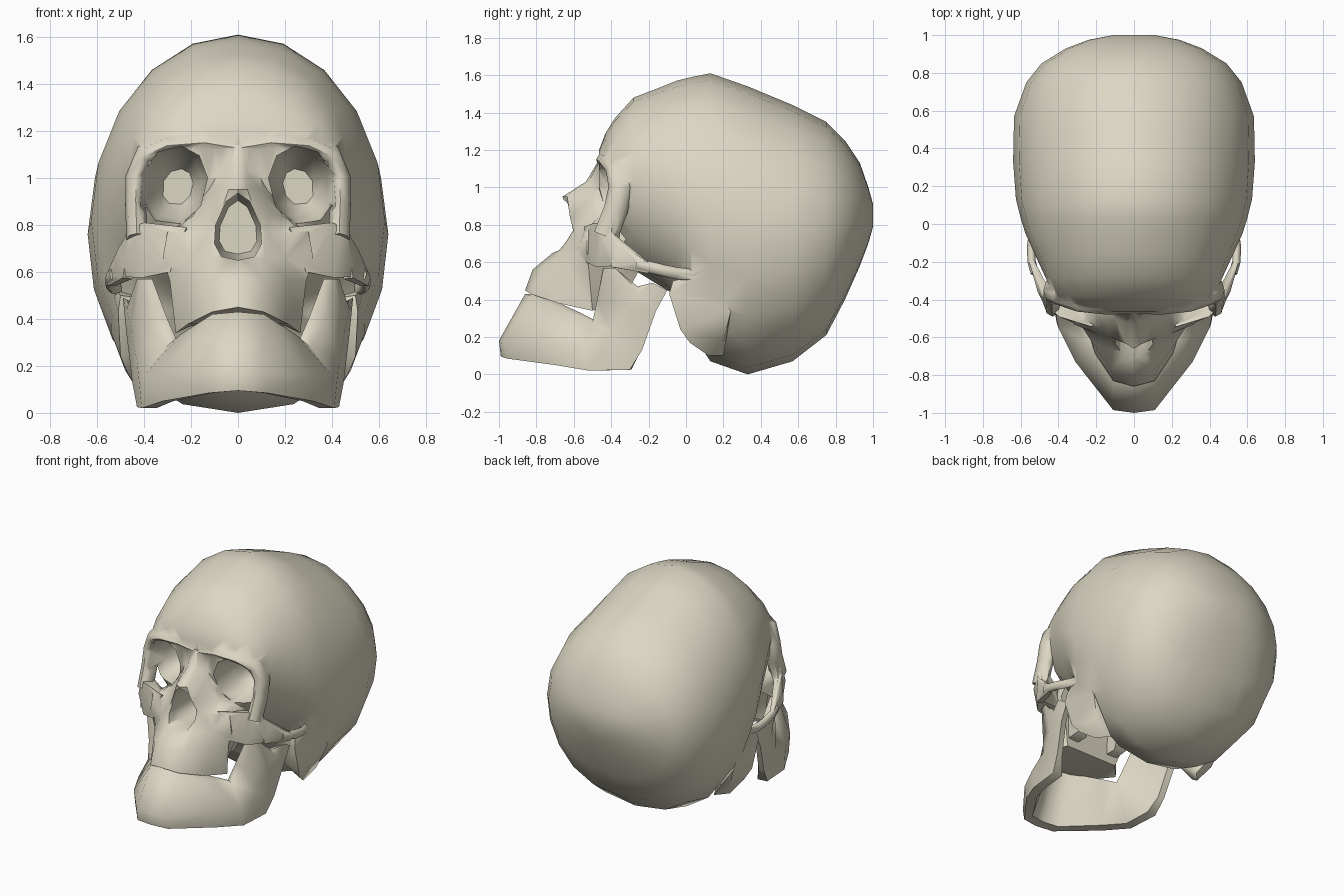
import bpy, bmesh, math
from mathutils import Vector

if "Cube" in bpy.data.objects:
    bpy.data.objects.remove(bpy.data.objects["Cube"])

bone = bpy.data.materials.new("bone")
bone.diffuse_color = (0.72, 0.68, 0.55, 1)
bone.use_nodes = True
bone.node_tree.nodes["Principled BSDF"].inputs["Base Color"].default_value = bone.diffuse_color


def finish(name, bm):
    bmesh.ops.triangulate(bm, faces=bm.faces[:])
    bmesh.ops.recalc_face_normals(bm, faces=bm.faces[:])
    if bm.calc_volume(signed=True) < 0:
        bmesh.ops.reverse_faces(bm, faces=bm.faces[:])
    me = bpy.data.meshes.new(name)
    bm.to_mesh(me)
    bm.free()
    me.materials.append(bone)
    ob = bpy.data.objects.new(name, me)
    bpy.context.collection.objects.link(ob)
    return ob


def loft(name, rings):
    bm = bmesh.new()
    vs = [[bm.verts.new(p) for p in r] for r in rings]
    n = len(rings[0])
    for a, b in zip(vs, vs[1:]):
        for i in range(n):
            j = (i + 1) % n
            bm.faces.new((a[i], a[j], b[j], b[i]))
    bm.faces.new(vs[0])
    bm.faces.new(vs[-1][::-1])
    return finish(name, bm)


def hull(name, pts):
    bm = bmesh.new()
    for p in pts:
        bm.verts.new(p)
    bmesh.ops.convex_hull(bm, input=bm.verts[:])
    bmesh.ops.delete(bm, geom=[v for v in bm.verts if not v.link_faces], context='VERTS')
    return finish(name, bm)


def flip(pts, s):
    return [(s * x, y, z) for x, y, z in pts]


def tube(name, path, ru, rv, ref, n=8):
    # round bar along a path; ref is the direction of its second radius
    pts = [Vector(p) for p in path]
    rings = []
    for i, p in enumerate(pts):
        t = (pts[min(i + 1, len(pts) - 1)] - pts[max(i - 1, 0)]).normalized()
        u = t.cross(Vector(ref)).normalized()
        v = u.cross(t)
        rings.append([p + u * ru * math.cos(2 * math.pi * k / n) + v * rv * math.sin(2 * math.pi * k / n)
                      for k in range(n)])
    return loft(name, rings)


def boolean(ob, other, op):
    m = ob.modifiers.new("bool", 'BOOLEAN')
    m.operation, m.object, m.solver = op, other, 'EXACT'
    m.use_self = True
    bpy.context.view_layer.objects.active = ob
    bpy.ops.object.modifier_apply(modifier=m.name)
    bpy.data.objects.remove(other)


# Cranium: sections along y (y, top, bottom, half width, height of widest point)
sections = [
    (-0.465, 1.20, 0.98, 0.20, 1.10), (-0.43, 1.29, 0.85, 0.34, 1.08), (-0.38, 1.37, 0.70, 0.425, 1.06),
    (-0.28, 1.48, 0.56, 0.47, 1.04), (-0.15, 1.53, 0.48, 0.53, 0.98), (-0.05, 1.57, 0.42, 0.575, 0.92),
    (0.03, 1.59, 0.22, 0.60, 0.87), (0.13, 1.61, 0.07, 0.625, 0.82), (0.33, 1.54, 0.0, 0.64, 0.76),
    (0.57, 1.44, 0.07, 0.635, 0.76), (0.75, 1.35, 0.21, 0.57, 0.78), (0.85, 1.25, 0.40, 0.49, 0.80),
    (0.93, 1.13, 0.58, 0.36, 0.84), (0.975, 1.0, 0.70, 0.24, 0.85), (1.0, 0.91, 0.79, 0.11, 0.85)]
rings = []
for y, zt, zb, w, zm in sections:
    ring = []
    for k in range(20):
        a = 2 * math.pi * k / 20
        c, s = math.cos(a), math.sin(a)
        if s < 0:
            c = math.copysign(abs(c) ** 0.85, c)
        ring.append((w * c, y, zm + s * ((zt - zm) if s > 0 else (zm - zb))))
    rings.append(ring)
skull = loft("skull", rings)

# Nose bridge and upper jaw: level sections, half of each from the centre line to the back
rows = [
    (1.14, [(0, -.47), (.04, -.465), (.09, -.44), (.12, -.40), (.12, -.25)]),
    (1.03, [(0, -.535), (.035, -.52), (.09, -.45), (.13, -.38), (.12, -.25)]),
    (0.95, [(0, -.66), (.04, -.635), (.10, -.50), (.14, -.42), (.14, -.25)]),
    (0.84, [(0, -.63), (.08, -.62), (.14, -.53), (.19, -.47), (.18, -.25)]),
    (0.77, [(0, -.62), (.12, -.60), (.18, -.55), (.30, -.53), (.30, -.30)]),
    (0.66, [(0, -.70), (.11, -.67), (.20, -.58), (.32, -.53), (.32, -.35)]),
    (0.56, [(0, -.82), (.12, -.77), (.22, -.63), (.29, -.52), (.26, -.38)]),
    (0.45, [(0, -.86), (.11, -.83), (.21, -.68), (.265, -.50), (.20, -.43)])]
drop = [0, .02, .07, .11, .08]
rings = []
for z, pts in rows:
    half = [(x, y, z - (drop[i] if z < 0.5 else 0)) for i, (x, y) in enumerate(pts)]
    rings.append(half + flip(half[:0:-1], -1))
parts = [loft("upper_jaw", rings)]

# Paired bones of the face and skull base
for s in (1, -1):
    parts.append(tube("eye_rim", flip([(.02, -.41, 1.13), (.14, -.415, 1.15), (.29, -.40, 1.14), (.395, -.365, 1.10),
                                       (.435, -.35, 1.0), (.435, -.375, .88), (.43, -.43, .74)], s),
                      0.045, 0.065, (0, -1, 0)))
    parts.append(hull("cheek_bone", flip([(.22, -.545, .79), (.40, -.49, .81), (.475, -.40, .78), (.29, -.535, .60),
                                          (.41, -.48, .575), (.50, -.37, .58), (.28, -.40, .60), (.42, -.35, .78),
                                          (.47, -.45, .70), (.20, -.45, .72)], s)))
    parts.append(hull("cheek_arch_root", flip([(.46, -.42, .78), (.42, -.40, .76), (.49, -.40, .575), (.45, -.38, .57),
                                               (.555, -.20, .60), (.525, -.20, .60), (.555, -.20, .54),
                                               (.525, -.20, .54), (.51, -.36, .70)], s)))
    parts.append(tube("cheek_arch", flip([(.525, -.26, .59), (.542, -.20, .575), (.545, -.12, .555),
                                          (.535, -.05, .54), (.50, .06, .53)], s), 0.022, 0.032, (0, 0, 1)))
    parts.append(hull("mastoid", flip([(.54, .10, .54), (.50, -.07, .50), (.51, -.09, .43), (.50, -.03, .24),
                                       (.47, .02, .17), (.43, .12, .10), (.36, 0, .25), (.36, .2, .1),
                                       (.54, .24, .34), (.48, .2, .18), (.35, 0, .48)], s)))
    parts.append(hull("palate_wing", flip([(.12, -.45, .42), (.20, -.45, .42), (.12, -.34, .42), (.20, -.32, .43),
                                           (.08, -.45, .7), (.26, -.45, .7), (.08, -.2, .65), (.26, -.2, .65)], s)))
for p in parts:
    boolean(skull, p, 'UNION')

# Eye sockets and nose opening
rim = [(.13, 1.0), (.165, 1.095), (.24, 1.135), (.34, 1.11), (.41, 1.02), (.415, .88), (.36, .81), (.24, .80), (.16, .88)]
for s in (1, -1):
    def socket(y, k):
        return [(s * (.24 + (x - .24) * k), y, .96 + (z - .96) * k) for x, z in rim]
    boolean(skull, loft("socket_cutter", [socket(-.9, 1), socket(-.42, 1), socket(-.27, .82), socket(-.15, .45)]),
            'DIFFERENCE')
nose = [(0, .935), (.05, .90), (.095, .80), (.10, .72), (.07, .665), (0, .65)]
nose += [(-x, z) for x, z in nose[4:0:-1]]
boolean(skull, loft("nose_cutter", [[(x * k, y, .78 + (z - .78) * k) for x, z in nose]
                                    for y, k in ((-.95, 1), (-.55, 1), (-.36, .8))]), 'DIFFERENCE')

# Lower jaw: upright sections from chin to hinge (top, middle, bottom of the outer side)
stations = [
    [(0, -.86, .43), (0, -1.0, .18), (0, -.99, .095)],
    [(.11, -.83, .42), (.11, -.985, .17), (.12, -.96, .085)],
    [(.25, -.62, .33), (.31, -.73, .16), (.32, -.70, .05)],
    [(.31, -.50, .28), (.40, -.55, .16), (.41, -.52, .02)],
    [(.37, -.475, .40), (.43, -.40, .22), (.43, -.30, .025)],
    [(.41, -.44, .57), (.455, -.31, .35), (.45, -.235, .13)],
    [(.43, -.38, .57), (.475, -.25, .44), (.475, -.16, .34)],
    [(.45, -.26, .47), (.49, -.18, .49), (.48, -.10, .45)]]
half = []
for st in stations:
    outer = [Vector(p) for p in st]
    inward = (Vector((0, -.35, 0)) - Vector((outer[1].x, outer[1].y, 0))).normalized()
    t = 0.07 if st[0][2] < 0.57 and st[0][0] < 0.4 else 0.045
    ring = outer + [outer[2] + inward * t, outer[0] + inward * t]
    half.append([tuple(p) for p in ring])
jaw = loft("lower_jaw", [flip(r, -1) for r in half[:0:-1]] + half)

for ob in (skull, jaw):
    bpy.ops.object.select_all(action='DESELECT')
    ob.select_set(True)
    bpy.context.view_layer.objects.active = ob
    bpy.ops.object.shade_smooth_by_angle(angle=math.radians(60))
